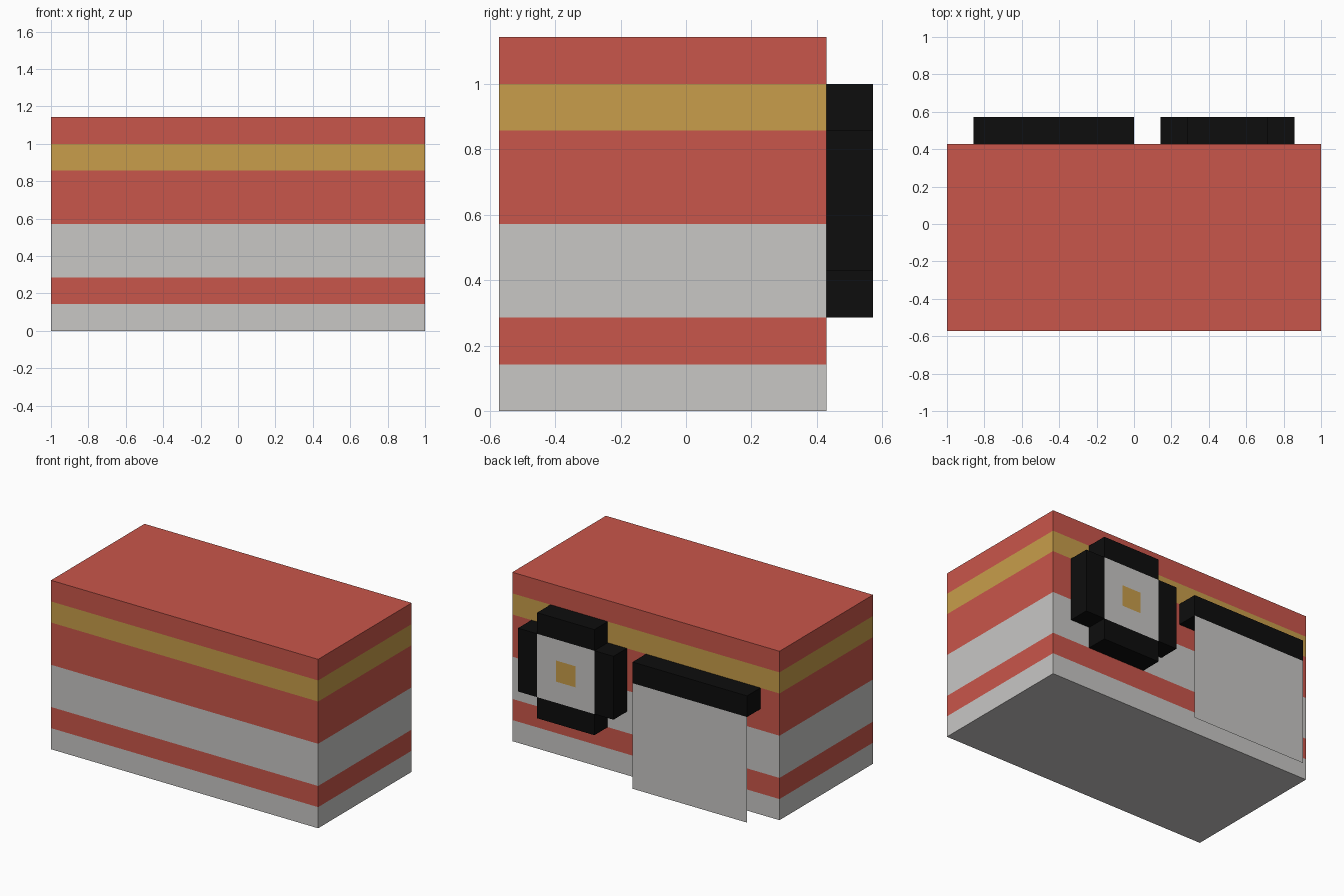
import bpy, bmesh
from mathutils import Matrix

U = 1 / 7                      # module the whole design is laid out on
BACK, OUTER = 3 * U, 4 * U     # rear wall of the body, outer face of fittings

cube = bpy.data.objects.get("Cube")
if cube:
    bpy.data.objects.remove(cube, do_unlink=True)


def material(name, rgb):
    mat = bpy.data.materials.new(name)
    mat.use_nodes = True
    mat.diffuse_color = (*rgb, 1)
    bsdf = next(n for n in mat.node_tree.nodes if n.type == "BSDF_PRINCIPLED")
    bsdf.inputs["Base Color"].default_value = (*rgb, 1)
    return mat


red = material("red", (0.584, 0.093, 0.069))
gray = material("light gray", (0.578, 0.571, 0.558))
gold = material("gold", (0.578, 0.337, 0.069))
black = material("black", (0.004, 0.004, 0.004))


def finish(name, bm, mats):
    bmesh.ops.recalc_face_normals(bm, faces=bm.faces)
    mesh = bpy.data.meshes.new(name)
    bm.to_mesh(mesh)
    bm.free()
    for m in mats:
        mesh.materials.append(m)
    obj = bpy.data.objects.new(name, mesh)
    bpy.context.collection.objects.link(obj)
    return obj


def box(x0, x1, y0, y1, z0, z1):
    bm = bmesh.new()
    centre = Matrix.Translation(((x0 + x1) / 2, (y0 + y1) / 2, (z0 + z1) / 2))
    size = Matrix.Diagonal((x1 - x0, y1 - y0, z1 - z0, 1))
    bmesh.ops.create_cube(bm, size=1, matrix=centre @ size)
    return bm


def back_grid(x0, x1, z0, z1, nx, nz):
    """Upright grid on the outer plane."""
    bm = bmesh.new()
    bmesh.ops.create_grid(bm, x_segments=nx, y_segments=nz, size=0.5)
    for v in bm.verts:
        v.co = ((v.co.x + 0.5) * (x1 - x0) + x0, OUTER,
                (v.co.y + 0.5) * (z1 - z0) + z0)
    return bm


# Body with horizontal stripes, coloured by height
body = box(-1, 1, -4 * U, BACK, 0, 8 * U)
for level in (1, 2, 4, 6, 7):
    bmesh.ops.bisect_plane(body, geom=body.verts[:] + body.edges[:] + body.faces[:],
                           plane_co=(0, 0, level * U), plane_no=(0, 0, 1))
stripes = [1, 0, 1, 1, 0, 0, 2, 0]     # one entry per module of height
for f in body.faces:
    z = f.calc_center_median().z / U
    f.material_index = stripes[min(int(z), 7)]
finish("striped_body", body, (red, gray, gold))

# Cross-shaped rear fitting: black rim, gray panel, gold centre
cross = back_grid(U, 6 * U, 2 * U, 7 * U, 5, 5)


def ring(f):
    c = f.calc_center_median()
    return abs(c.x / U - 3.5), abs(c.z / U - 4.5)


corners = [f for f in cross.faces if min(ring(f)) > 1.5]
bmesh.ops.delete(cross, geom=corners, context="FACES")
for f in cross.faces:
    reach = max(ring(f))
    f.material_index = 2 if reach < 0.5 else 1 if reach < 1.5 else 0
extruded = bmesh.ops.extrude_face_region(cross, geom=cross.faces[:],
                                         use_keep_orig=True)["geom"]
for item in extruded:
    if isinstance(item, bmesh.types.BMVert):
        item.co.y = BACK
for f in cross.faces:
    if f.calc_center_median().y < OUTER - 0.01:
        f.material_index = 0
finish("cross_fitting", cross, (black, gray, gold))

# Rear bar with a thin sheet hanging from its outer edge
finish("rear_bar", box(-6 * U, 0, BACK, OUTER, 5 * U, 6 * U), (black,))
finish("hanging_sheet", back_grid(-6 * U, 0, 0, 5 * U, 1, 1), (gray,))
